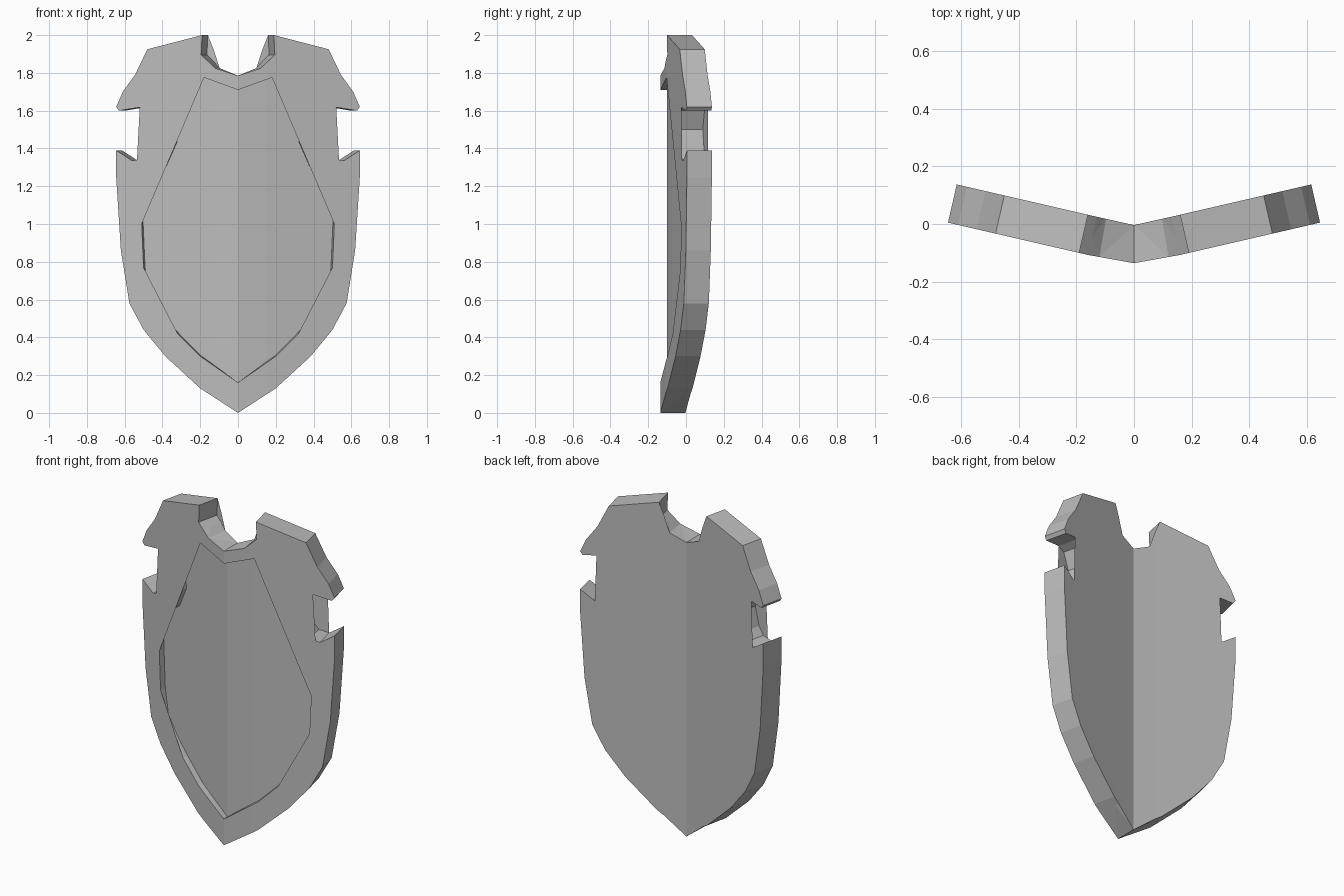
import bpy
import bmesh

cube = bpy.data.objects.get("Cube")
if cube:
    bpy.data.objects.remove(cube, do_unlink=True)

THICKNESS, RECESS, FOLD = 0.135, 0.035, 0.16

# Half outlines (x, z), running from top centre to bottom tip
outline = [(0, 1.785), (0.12, 1.825), (0.195, 1.895), (0.19, 2.0), (0.48, 1.925),
           (0.545, 1.79), (0.61, 1.7), (0.645, 1.62), (0.63, 1.6), (0.52, 1.618),
           (0.475, 1.6), (0.435, 1.5), (0.465, 1.39), (0.5, 1.345), (0.56, 1.335),
           (0.645, 1.39), (0.645, 1.25), (0.62, 0.86), (0.575, 0.58), (0.5, 0.44),
           (0.385, 0.3), (0.2, 0.13), (0, 0)]
panel = [(0, 1.71), (0.18, 1.775), (0.3, 1.87), (0.39, 1.8), (0.425, 1.695),
         (0.345, 1.57), (0.33, 1.435), (0.385, 1.31), (0.51, 1.215), (0.51, 1.0),
         (0.5, 0.77), (0.475, 0.62), (0.4, 0.51), (0.32, 0.42), (0.2, 0.3), (0, 0.16)]


def bend(co):
    """Fold the flat plate back from its centre line; y holds the depth."""
    u, depth = co.x, co.y
    ramp = min(u / FOLD, 1)
    co.x = u - depth * 0.225 * ramp
    co.y = -0.136 + 0.18 * min(u, FOLD) + 0.231 * max(u - FOLD, 0) + depth * 0.98


bm = bmesh.new()


def ring(points, depth):
    return [bm.verts.new((x, depth, z)) for x, z in points]


def walls(a, b):
    for i in range(len(a) - 1):
        bm.faces.new((a[i], a[i + 1], b[i + 1], b[i]))


# Rim, recessed panel, back and the walls that join them
rim_outer, rim_inner = ring(outline, 0), ring(panel, 0)
floor, back = ring(panel, RECESS), ring(outline, THICKNESS)
bm.faces.new(rim_outer + rim_inner[::-1])
bm.faces.new(floor)
bm.faces.new(back)
walls(rim_outer, back)
walls(rim_inner, floor)

# Cut along the fold, then bend
bmesh.ops.triangulate(bm, faces=bm.faces[:])
bmesh.ops.bisect_plane(bm, geom=bm.verts[:] + bm.edges[:] + bm.faces[:], dist=0.0001,
                       plane_co=(FOLD, 0, 0), plane_no=(1, 0, 0))
for v in bm.verts:
    bend(v.co)
bmesh.ops.triangulate(bm, faces=bm.faces[:])

# Mirror to the other half
half = bm.verts[:] + bm.edges[:] + bm.faces[:]
bmesh.ops.mirror(bm, geom=half, axis='X', merge_dist=0.0005)
bmesh.ops.remove_doubles(bm, verts=bm.verts[:], dist=0.0002)
bmesh.ops.recalc_face_normals(bm, faces=bm.faces[:])

mesh = bpy.data.meshes.new("shield")
bm.to_mesh(mesh)
bm.free()
shield = bpy.data.objects.new("shield", mesh)
bpy.context.collection.objects.link(shield)

# Plain grey
grey = bpy.data.materials.new("plain grey")
grey.use_nodes = True
colour = (0.5, 0.5, 0.5, 1)
grey.diffuse_color = colour
grey.node_tree.nodes["Principled BSDF"].inputs["Base Color"].default_value = colour
mesh.materials.append(grey)
